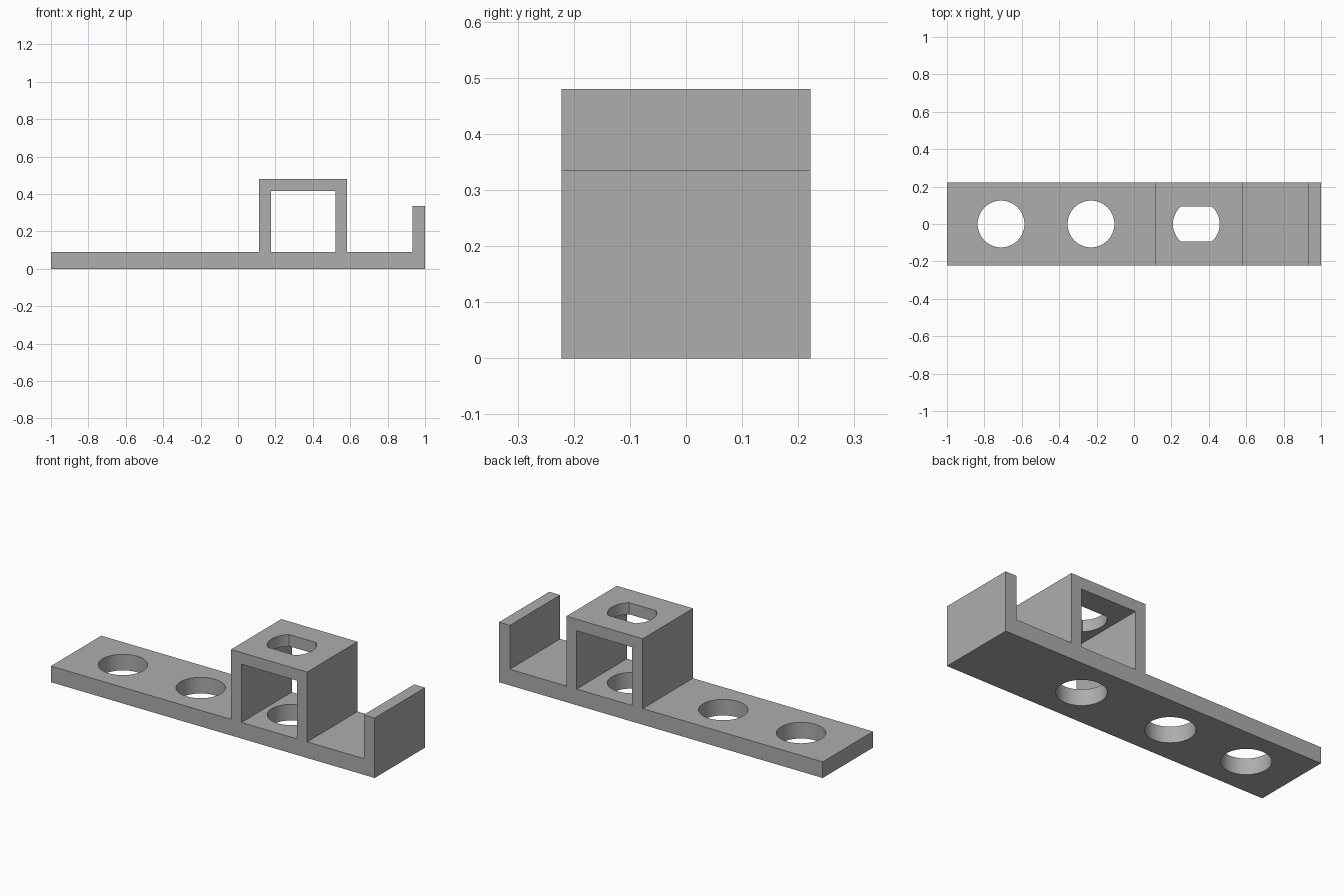
import bpy, bmesh
from math import pi
from mathutils import Matrix

cube = bpy.data.objects.get("Cube")
if cube:
    bpy.data.objects.remove(cube, do_unlink=True)

# Plain grey material
grey = bpy.data.materials.new("plain_grey")
grey.use_nodes = True
colour = (0.42, 0.42, 0.42, 1)
grey.diffuse_color = colour
grey.node_tree.nodes["Principled BSDF"].inputs["Base Color"].default_value = colour

HALF_DEPTH = 0.222
BASE_TOP = 0.09
HOLE_R = 0.125


def add_object(name, bm):
    bmesh.ops.recalc_face_normals(bm, faces=bm.faces)
    mesh = bpy.data.meshes.new(name)
    bm.to_mesh(mesh)
    bm.free()
    mesh.materials.append(grey)
    obj = bpy.data.objects.new(name, mesh)
    bpy.context.collection.objects.link(obj)
    return obj


def extrude_profile(name, points, half_depth):
    """Extrude an x-z outline along y."""
    bm = bmesh.new()
    face = bm.faces.new([bm.verts.new((x, -half_depth, z)) for x, z in points])
    result = bmesh.ops.extrude_face_region(bm, geom=[face])
    verts = [v for v in result["geom"] if isinstance(v, bmesh.types.BMVert)]
    bmesh.ops.translate(bm, verts=verts, vec=(0, 2 * half_depth, 0))
    return add_object(name, bm)


def cylinder(name, centre, radius, depth, axis="Z", flat=None):
    """Drill shape; flat clips it to a given half width in y."""
    bm = bmesh.new()
    bmesh.ops.create_cone(bm, cap_ends=True, segments=64, radius1=radius,
                          radius2=radius, depth=depth)
    if flat:
        for side in (-1, 1):
            cut = bmesh.ops.bisect_plane(
                bm, geom=bm.verts[:] + bm.edges[:] + bm.faces[:],
                plane_co=(0, side * flat, 0), plane_no=(0, side, 0), clear_outer=True)
            edges = [e for e in cut["geom_cut"] if isinstance(e, bmesh.types.BMEdge)]
            bmesh.ops.contextual_create(bm, geom=edges)
    if axis == "X":
        bm.transform(Matrix.Rotation(pi / 2, 4, "Y"))
    bm.transform(Matrix.Translation(centre))
    return add_object(name, bm)


# Bracket body: base strip, raised housing and end tab in one outline
body = extrude_profile("bracket_body", [
    (-1, 0), (1, 0), (1, 0.335), (0.933, 0.335), (0.933, BASE_TOP),
    (0.583, BASE_TOP), (0.583, 0.48), (0.112, 0.48), (0.112, BASE_TOP),
    (-1, BASE_TOP)], HALF_DEPTH)

# Housing opening, running front to back
cutters = [extrude_profile("housing_opening_cutter", [
    (0.177, BASE_TOP), (0.52, BASE_TOP), (0.52, 0.415), (0.177, 0.415)], 0.4)]

# Round holes in the base strip
for x in (-0.711, -0.23, 0.333):
    cutters.append(cylinder("base_hole_cutter", (x, 0, 0.05), HOLE_R, 0.3))

# Flat-sided slot in the housing roof
cutters.append(cylinder("roof_slot_cutter", (0.333, 0, 0.45), HOLE_R, 0.2, flat=0.093))

# Pair of small holes through the end tab
for side in (-1, 1):
    cutters.append(cylinder("tab_hole_cutter", (0.967, side * 0.134, 0.212),
                            0.038, 0.2, axis="X"))

for cutter in cutters:
    cutter.hide_render = True
    mod = body.modifiers.new(cutter.name, "BOOLEAN")
    mod.operation = "DIFFERENCE"
    mod.solver = "EXACT"
    mod.object = cutter

# Apply the cuts, then drop the cutters
bpy.ops.object.select_all(action="DESELECT")
body.select_set(True)
bpy.context.view_layer.objects.active = body
for mod in list(body.modifiers):
    bpy.ops.object.modifier_apply(modifier=mod.name)
for cutter in cutters:
    bpy.data.objects.remove(cutter, do_unlink=True)

bpy.ops.object.shade_smooth_by_angle(angle=pi / 6)
